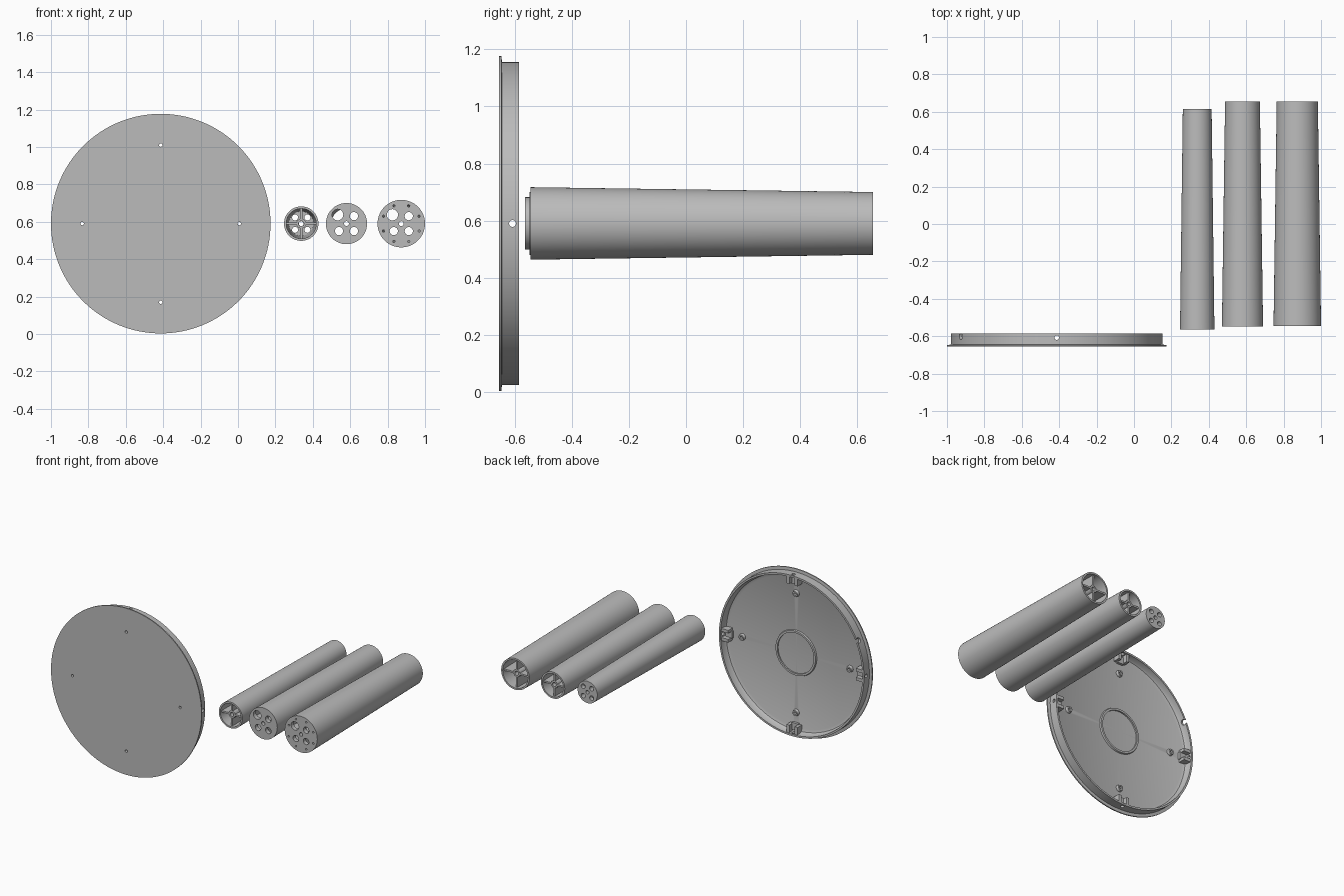
import bpy, bmesh
from math import cos, sin, pi, radians
from mathutils import Matrix, Vector

if "Cube" in bpy.data.objects:
    bpy.data.objects.remove(bpy.data.objects["Cube"])

grey = bpy.data.materials.new("plain grey")
grey.use_nodes = True
colour = (0.5, 0.5, 0.5, 1)
grey.diffuse_color = colour
grey.node_tree.nodes["Principled BSDF"].inputs["Base Color"].default_value = colour

Z = 0.59  # height of every axis


def lathe(bm, profile, centre, steps=64, closed=False):
    """Spin (radius, y) points about an axis along y."""
    part = bmesh.new()
    verts = [part.verts.new((r, y, 0)) for r, y in profile]
    edges = [part.edges.new(p) for p in zip(verts, verts[1:])]
    if closed:
        edges.append(part.edges.new((verts[-1], verts[0])))
    bmesh.ops.spin(part, geom=verts + edges, cent=(0, 0, 0), axis=(0, 1, 0),
                   angle=2 * pi, steps=steps, use_duplicate=False)
    bmesh.ops.remove_doubles(part, verts=part.verts[:], dist=1e-5)
    bmesh.ops.recalc_face_normals(part, faces=part.faces[:])
    bmesh.ops.translate(part, verts=part.verts[:], vec=(centre[0], 0, centre[1]))
    mesh = bpy.data.meshes.new("turned")
    part.to_mesh(mesh)
    part.free()
    bm.from_mesh(mesh)
    bpy.data.meshes.remove(mesh)


def rod(bm, a, b, radius, segments=24):
    """Solid cylinder from a to b."""
    a, b = Vector(a), Vector(b)
    turn = (b - a).to_track_quat("Z", "Y").to_matrix().to_4x4()
    bmesh.ops.create_cone(bm, cap_ends=True, segments=segments, radius1=radius,
                          radius2=radius, depth=(b - a).length,
                          matrix=Matrix.Translation((a + b) / 2) @ turn)


def finish(name, bm, cutters=None):
    mesh = bpy.data.meshes.new(name)
    bm.to_mesh(mesh)
    bm.free()
    mesh.materials.append(grey)
    ob = bpy.data.objects.new(name, mesh)
    bpy.context.collection.objects.link(ob)
    bpy.ops.object.select_all(action="DESELECT")
    ob.select_set(True)
    bpy.context.view_layer.objects.active = ob
    if cutters:
        tool = bpy.data.meshes.new("drill")
        cutters.to_mesh(tool)
        cutters.free()
        drill = bpy.data.objects.new("drill", tool)
        drill.hide_render = True
        bpy.context.collection.objects.link(drill)
        mod = ob.modifiers.new("holes", "BOOLEAN")
        mod.operation, mod.solver, mod.object = "DIFFERENCE", "EXACT", drill
        bpy.ops.object.modifier_apply(modifier=mod.name)
        bpy.data.objects.remove(drill)
    bpy.ops.object.shade_smooth_by_angle(angle=radians(30))
    return ob


# ---- round base plate with flange and rim ----
BX = -0.413


def polar(r, angle, y):
    return (BX + r * cos(angle), y, Z + r * sin(angle))


quarters = [k * pi / 2 for k in range(4)]
plate, holes = bmesh.new(), bmesh.new()
lathe(plate, [(0, -.655), (.587, -.655), (.587, -.647), (.566, -.645), (.566, -.585),
              (.553, -.585), (.55, -.622), (.543, -.633), (.525, -.64), (0, -.64)],
      (BX, Z), 128)
for a in quarters:
    rod(holes, polar(.42, a, -.7), polar(.42, a, -.6), .009)     # screw hole
    rod(holes, polar(.53, a, -.608), polar(.6, a, -.608), .012)  # rim hole
notch = radians(155)
rod(holes, polar(.52, notch, -.6), polar(.6, notch, -.6), .018)
finish("base_plate", plate, holes)

# ---- raised ring in the middle of the plate ----
ring = bmesh.new()
lathe(ring, [(.142, -.641), (.142, -.63), (.156, -.63), (.160, -.641)], (BX, Z), 64, True)
finish("centre_ring", ring)

# ---- screw bosses and rim brackets ----
for i, a in enumerate(quarters):
    boss = bmesh.new()
    x, _, z = polar(.42, a, 0)
    lathe(boss, [(.009, -.641), (.009, -.623), (.019, -.623), (.024, -.641)], (x, z), 32, True)
    finish(f"screw_boss_{i + 1}", boss)
    bracket = bmesh.new()
    spin = Matrix.Translation((BX, 0, Z)) @ Matrix.Rotation(-a, 4, "Y")
    # two lugs and a low sill between them: (radius, y, offset), (size)
    for pos, size in (((.525, -.616, .032), (.055, .05, .022)),
                      ((.525, -.616, -.032), (.055, .05, .022)),
                      ((.515, -.632, 0), (.05, .02, .05))):
        bmesh.ops.create_cube(bracket, size=1, matrix=spin @ Matrix.Translation(pos)
                              @ Matrix.Diagonal((*size, 1)))
    finish(f"rim_bracket_{i + 1}", bracket)


# ---- tapered tubes: one capped end, one open end with ribs and hub ----
def tube(name, x, cap, far, spread, hole, extra_holes):
    """cap and far are (radius, y) of the capped and the open end."""
    (rc, yc), (rf, yf) = cap, far
    s = 1 if yf > yc else -1
    t, thick = .012, .03
    inner = rc - t + (rf - rc) * thick / abs(yf - yc)
    body, cut = bmesh.new(), bmesh.new()
    lathe(body, [(0, yc), (rc, yc), (rf, yf), (rf - t, yf),
                 (inner, yc + s * thick), (0, yc + s * thick)], (x, Z), 96)

    def drill(dx, dz, r):
        rod(cut, (x + dx, yc - .05, Z + dz), (x + dx, yc + .05, Z + dz), r)

    drill(0, 0, .013)
    for dx in (-1, 1):
        for dz in (-1, 1):
            wide = extra_holes and dx < 0 < dz   # larger cable opening
            k = spread * (1.18 if wide else 1)
            drill(dx * k, dz * k, .03 if wide else hole)
    if extra_holes == "ring":
        for k in range(8):
            a = (k + .5) * pi / 4
            drill(.103 * cos(a), .103 * sin(a), .006)
    finish(name, body, cut)

    # hub and four ribs, slightly below the open end
    y0, y1 = yc + s * (thick - .002), yf - s * .015
    core = bmesh.new()
    lathe(core, [(.014, y0), (.026, y0), (.026, y1), (.014, y1)], (x, Z), 32, True)
    for a in quarters:
        rib = bmesh.ops.create_cube(core, size=1)["verts"]
        for v in rib:
            near = v.co.y < 0
            wall = (inner if near else rf - t) + .004
            v.co = Vector((wall if v.co.x > 0 else .024, y0 if near else y1, v.co.z * .012))
        bmesh.ops.transform(core, verts=rib, matrix=Matrix.Translation((x, 0, Z))
                            @ Matrix.Rotation(a, 4, "Y"))
    bmesh.ops.recalc_face_normals(core, faces=core.faces[:])
    finish(name + "_ribs", core)


tube("small_tube", .338, (.077, .615), (.092, -.565), .033, .016, None)
tube("medium_tube", .58, (.11, -.548), (.093, .655), .04, .022, "cable")
tube("large_tube", .873, (.127, -.545), (.11, .655), .04, .022, "ring")
